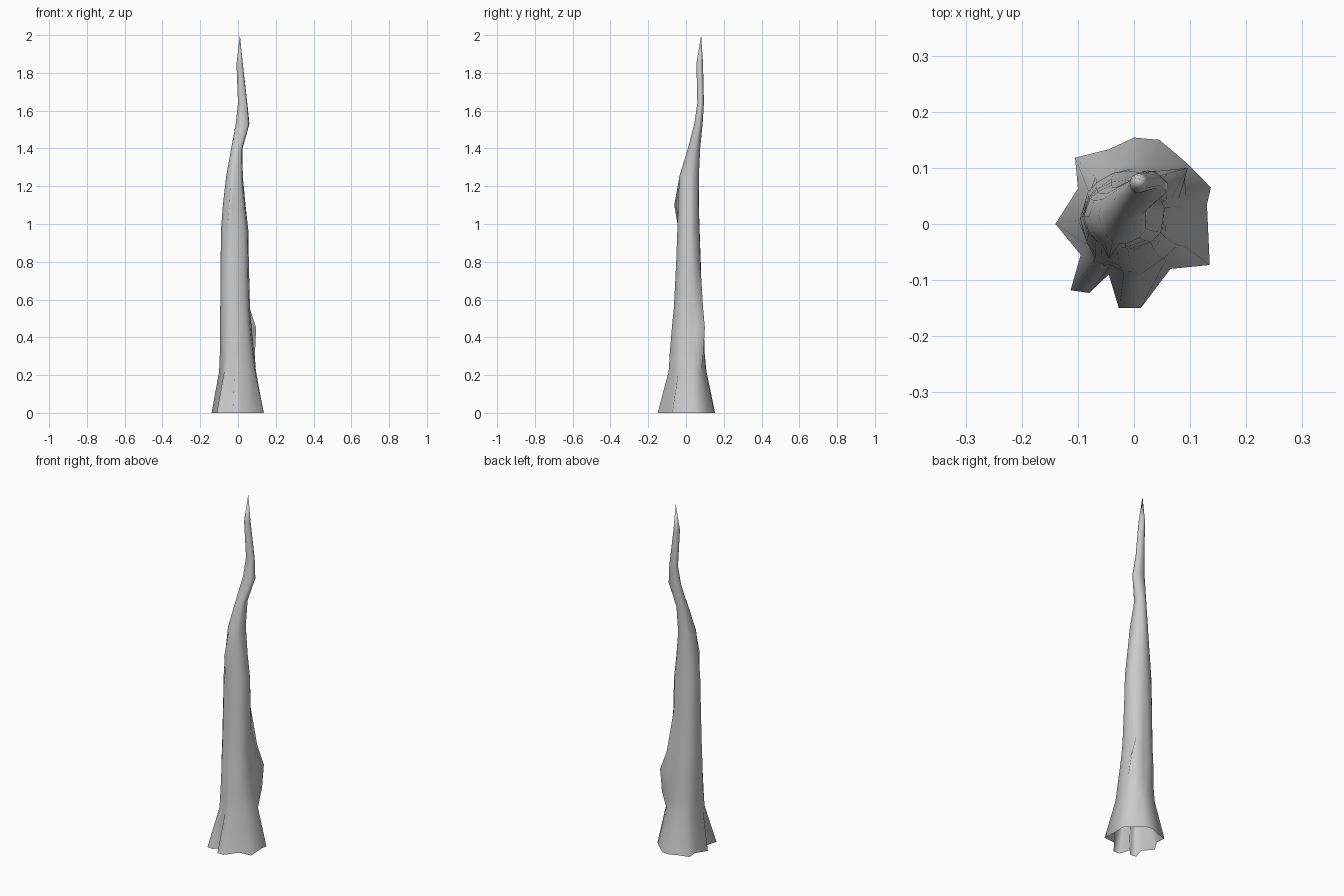
import bpy, bmesh, math
from mathutils import Vector

default_cube = bpy.data.objects.get("Cube")
if default_cube:
    bpy.data.objects.remove(default_cube, do_unlink=True)

# Ground outline of the flared roots, counter-clockwise
ROOTS = [(.137, .065), (.095, .108), (.045, .15), (0, .154), (-.045, .133),
         (-.105, .118), (-.1, .063), (-.14, 0), (-.095, -.055),
         (-.113, -.118), (-.08, -.123), (-.045, -.09), (-.027, -.15),
         (.012, -.15), (.065, -.08), (.135, -.073), (.13, .035)]

# Trunk sections: height, left and right limit, front and back limit
SECTIONS = [(.22, -.1, .1, -.09, .105),
            (.32, -.096, .088, -.085, .097),
            (.45, -.096, .075, -.075, .095),
            (.56, -.094, .066, -.064, .085),
            (.8, -.092, .06, -.052, .078),
            (.97, -.09, .057, -.046, .072),
            (1.1, -.08, .042, -.042, .068),
            (1.25, -.063, .027, -.036, .068),
            (1.4, -.036, .025, .01, .075),
            (1.53, -.012, .062, .044, .088),
            (1.64, 0, .05, .06, .095),
            (1.85, -.008, .026, .055, .09)]
TIP = Vector((.01, .08, 2))

# Knots pulled out of the trunk: (section, direction index) -> position
KNOTS = {(1, 1): (.09, .092), (2, 1): (.096, .1), (3, 1): (.06, .09),
         (6, 11): (-.045, -.062)}


def section_point(section, level, index):
    """Point of an oval section in the direction of one root point."""
    height, left, right, front, back = section
    if (level, index) in KNOTS:
        return Vector((*KNOTS[level, index], height))
    root = Vector(ROOTS[index])
    angle = math.atan2(root.y, root.x)
    point = Vector(((left + right) / 2 + (right - left) / 2 * math.cos(angle),
                    (front + back) / 2 + (back - front) / 2 * math.sin(angle)))
    # Root fluting fades away up the trunk
    flute = max(0, .3 - .15 * level)
    point *= 1 + flute * (root.length / .14 - 1)
    return Vector((point.x, point.y, height))


def build_trunk():
    bm = bmesh.new()
    count = len(ROOTS)
    rings = [[bm.verts.new((x, y, 0)) for x, y in ROOTS]]
    for level, section in enumerate(SECTIONS):
        rings.append([bm.verts.new(section_point(section, level, i))
                      for i in range(count)])
    # Bark between neighbouring sections, open at the ground
    for lower, upper in zip(rings, rings[1:]):
        for i in range(count):
            j = (i + 1) % count
            bm.faces.new((lower[i], lower[j], upper[j], upper[i]))
    # Pointed top
    tip = bm.verts.new(TIP)
    for i in range(count):
        bm.faces.new((rings[-1][i], rings[-1][(i + 1) % count], tip))
    for face in bm.faces:
        face.smooth = True
    mesh = bpy.data.meshes.new("dead_trunk")
    bm.to_mesh(mesh)
    bm.free()
    return mesh


# Plain grey bark
bark = bpy.data.materials.new("grey_bark")
bark.use_nodes = True
colour = (.6, .6, .6, 1)
bark.diffuse_color = colour
bark.node_tree.nodes["Principled BSDF"].inputs["Base Color"].default_value = colour

trunk = bpy.data.objects.new("dead_trunk", build_trunk())
trunk.data.materials.append(bark)
bpy.context.collection.objects.link(trunk)
